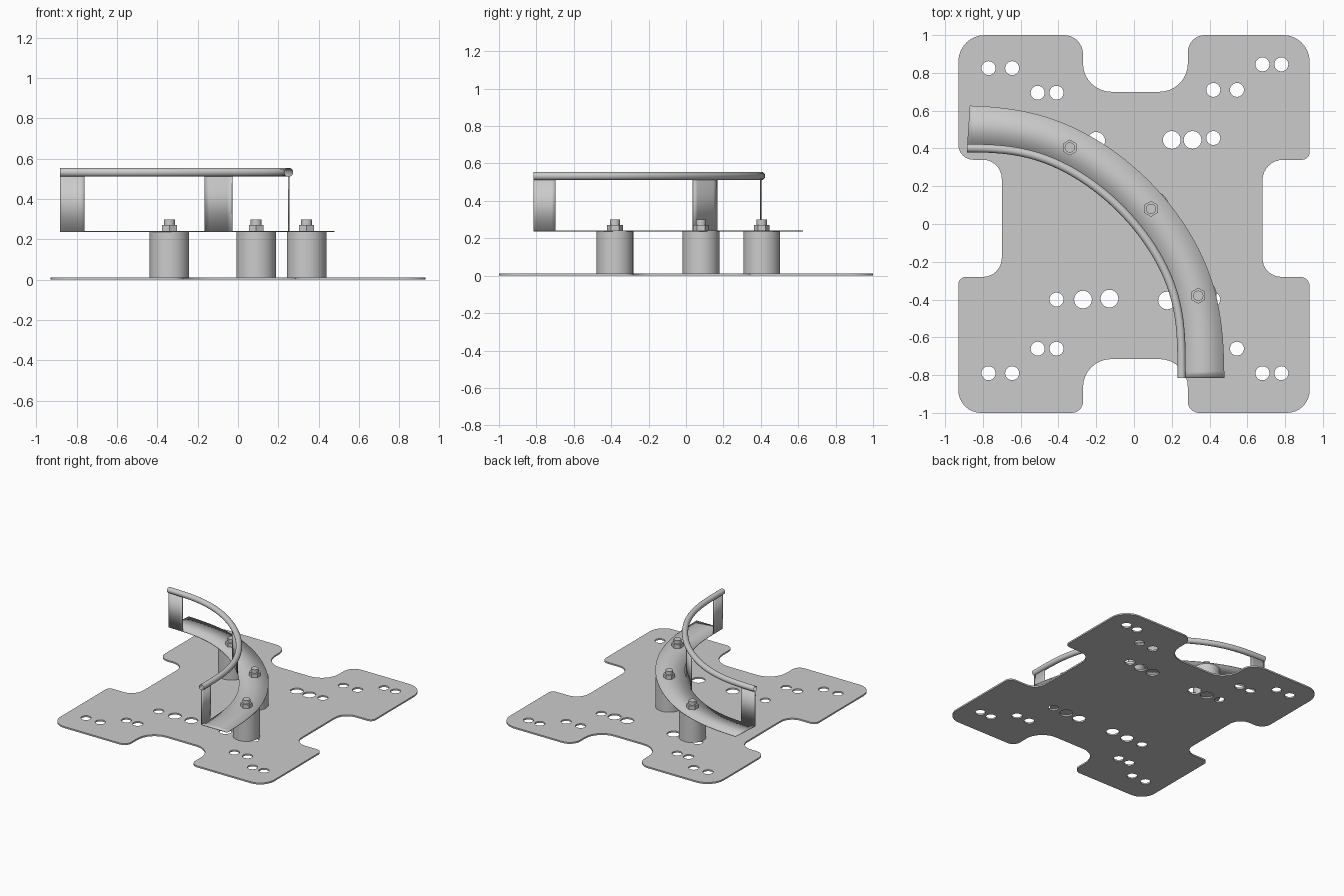
import bpy
from math import sin, cos, pi, radians
from mathutils import Vector

if "Cube" in bpy.data.objects:
    bpy.data.objects.remove(bpy.data.objects["Cube"])

CENTRE = Vector((-0.965, -0.815))     # centre of the curved guard


def finish(obj, smooth=True):
    bpy.ops.object.select_all(action='DESELECT')
    obj.select_set(True)
    bpy.context.view_layer.objects.active = obj
    if obj.type == 'CURVE':
        bpy.ops.object.convert(target='MESH')
        obj = bpy.context.object
    if smooth:
        bpy.ops.object.shade_smooth_by_angle(angle=radians(35))
    return obj


def add_curve(name, dims, loops, cyclic):
    cu = bpy.data.curves.new(name, 'CURVE')
    cu.dimensions = dims
    for pts in loops:
        sp = cu.splines.new('POLY')
        sp.points.add(len(pts) - 1)
        for p, co in zip(sp.points, pts):
            p.co = (co[0], co[1], co[2] if len(co) > 2 else 0, 1)
        sp.use_cyclic_u = cyclic
    obj = bpy.data.objects.new(name, cu)
    bpy.context.collection.objects.link(obj)
    return obj


def rounded(corners, n=8):
    # outline with right-angle corners (x, y, radius) rounded off
    out = []
    for i, (x, y, r) in enumerate(corners):
        p = Vector((x, y))
        a = (Vector(corners[i - 1][:2]) - p).normalized()
        b = (Vector(corners[(i + 1) % len(corners)][:2]) - p).normalized()
        c = p + r * (a + b)
        for k in range(n + 1):
            t = pi / 2 * k / n
            out.append(c - r * (b * cos(t) + a * sin(t)))
    return out


def circle(x, y, r, n=28):
    return [(x + r * cos(2 * pi * k / n), y + r * sin(2 * pi * k / n)) for k in range(n)]


def arc(r0, bulge, a0, a1, z, n):
    # path round the guard centre, slightly straightened at its ends
    pts = []
    for k in range(n + 1):
        t = radians(a0 + (a1 - a0) * k / n)
        r = r0 + bulge * (1 - cos(2 * t) ** 6)
        pts.append((CENTRE.x + r * cos(t), CENTRE.y + r * sin(t), z))
    return pts


def inner(a0, a1, z, n):
    return arc(1.217, 0.048, a0, a1, z, n)


def strip(name, row_a, row_b, thick):
    n = len(row_a)
    me = bpy.data.meshes.new(name)
    me.from_pydata(row_a + row_b, [],
                   [(i, i + 1, n + i + 1, n + i) for i in range(n - 1)])
    obj = bpy.data.objects.new(name, me)
    bpy.context.collection.objects.link(obj)
    mod = obj.modifiers.new('thickness', 'SOLIDIFY')
    mod.thickness = thick
    mod.offset = 0
    return finish(obj)


def cylinder(name, x, y, r, z0, z1, sides):
    bpy.ops.mesh.primitive_cylinder_add(vertices=sides, radius=r, depth=z1 - z0,
                                        location=(x, y, (z0 + z1) / 2))
    bpy.context.object.name = name
    finish(bpy.context.object, sides > 6)


# base plate: notched outline with drilled holes
outline = rounded([
    (-0.93, 1, 0.14), (-0.27, 1, 0.10), (-0.27, 0.70, 0.15), (0.285, 0.70, 0.15),
    (0.285, 1, 0.09), (0.93, 1, 0.14), (0.93, 0.34, 0.04), (0.68, 0.34, 0.11),
    (0.68, -0.28, 0.10), (0.93, -0.28, 0.05), (0.93, -1, 0.12), (0.285, -1, 0.06),
    (0.285, -0.715, 0.15), (-0.27, -0.715, 0.15), (-0.27, -1, 0.06), (-0.93, -1, 0.12),
    (-0.93, -0.28, 0.04), (-0.70, -0.28, 0.10), (-0.70, 0.34, 0.10), (-0.93, 0.34, 0.08)])
small = [(-0.77, 0.825), (-0.645, 0.825), (-0.51, 0.695), (-0.41, 0.695),
         (0.68, 0.845), (0.78, 0.845), (0.42, 0.71), (0.545, 0.71),
         (-0.77, -0.79), (-0.645, -0.79), (-0.51, -0.66), (-0.41, -0.66),
         (0.68, -0.79), (0.78, -0.79), (0.43, -0.66), (0.545, -0.66),
         (0.42, 0.455), (-0.42, 0.455), (-0.41, -0.40), (0.42, -0.40)]
large = [(0.20, 0.445), (0.31, 0.445), (-0.20, 0.44), (-0.31, 0.445),
         (-0.27, -0.40), (-0.13, -0.395), (0.175, -0.405), (0.30, -0.40)]
holes = [circle(x, y, 0.037) for x, y in small] + [circle(x, y, 0.047) for x, y in large]
plate = add_curve('base_plate', '2D', [outline] + holes, True)
plate.data.fill_mode = 'BOTH'
plate.data.extrude = 0.006
plate.location.z = 0.006
finish(plate)

# posts with nut and bolt end
for x, y in [(-0.34, 0.405), (0.09, 0.08), (0.34, -0.38)]:
    cylinder('post', x, y, 0.098, 0.012, 0.238, 48)
    cylinder('nut', x, y, 0.042, 0.242, 0.272, 6)
    cylinder('bolt_end', x, y, 0.027, 0.272, 0.30, 24)

# curved shelf
strip('curved_shelf', inner(0, 86.2, 0.24, 60), arc(1.443, 0.033, 0, 86.2, 0.24, 60), 0.005)

# upright brackets along the inner edge
for a0, a1 in [(0, 5.5), (42.3, 50.8), (80.5, 86.2)]:
    strip('bracket', inner(a0, a1, 0.24, 6), inner(a0, a1, 0.515, 6), 0.006)

# handrail: open tube above the brackets
rail = add_curve('handrail', '3D', [inner(0, 86.2, 0.533, 60)], False)
rail.data.bevel_depth = 0.022
rail.data.bevel_resolution = 6
finish(rail)
